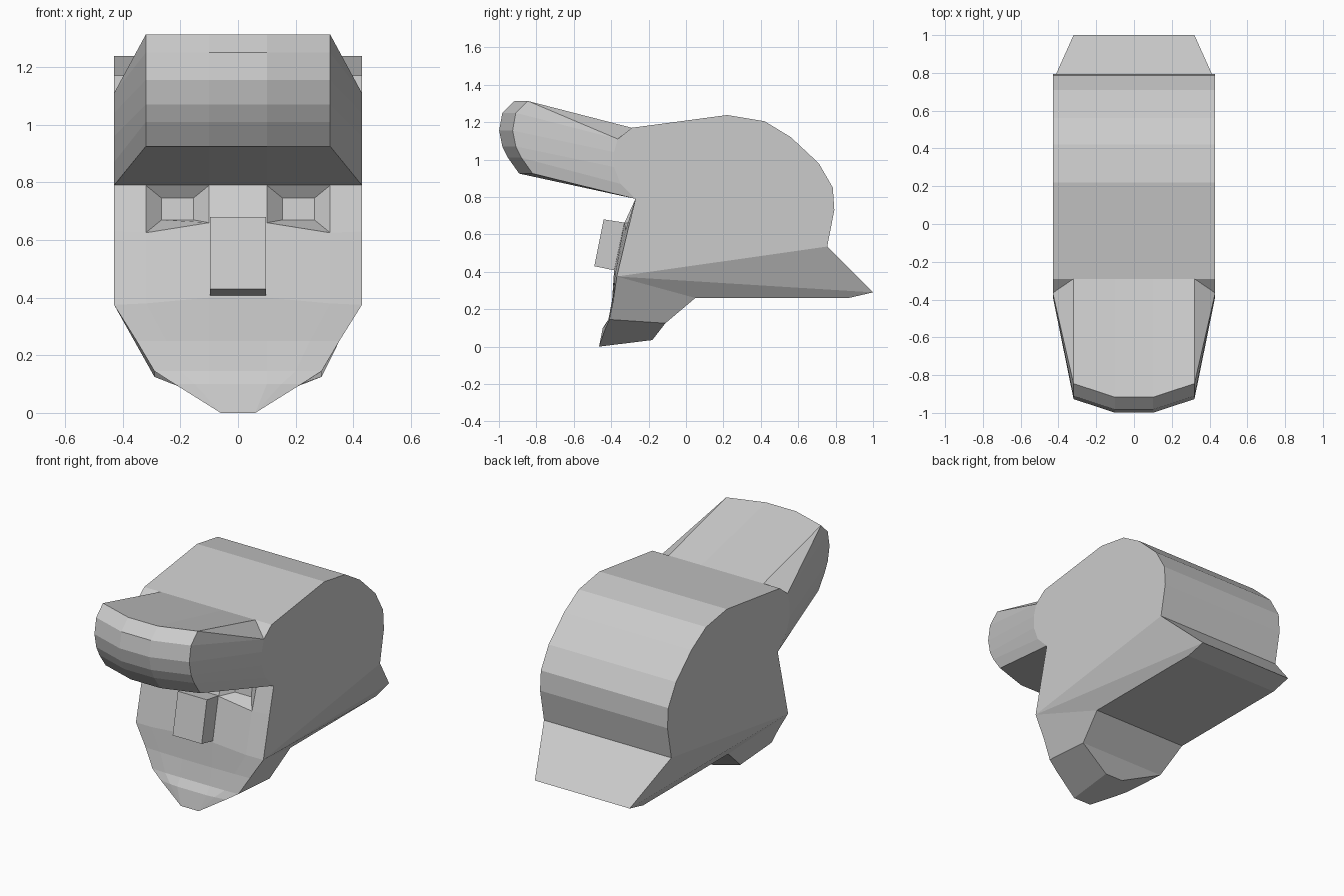
import bpy, bmesh

if "Cube" in bpy.data.objects:
    bpy.data.objects.remove(bpy.data.objects["Cube"])


def flip(p):
    return (-p[0], p[1], p[2])


def build(name, sides, bands):
    """sides: polygons mirrored in x; bands: outlines bridged across to their mirror image."""
    bm = bmesh.new()

    def poly(pts):
        bm.faces.new([bm.verts.new(p) for p in pts])

    for s in sides:
        poly(s)
        poly([flip(p) for p in reversed(s)])
    for band in bands:
        for a, b in zip(band, band[1:]):
            poly([a, b, flip(b), flip(a)])
    bmesh.ops.remove_doubles(bm, verts=bm.verts, dist=0.0005)
    bmesh.ops.recalc_face_normals(bm, faces=bm.faces)
    me = bpy.data.meshes.new(name)
    bm.to_mesh(me)
    bm.free()
    ob = bpy.data.objects.new(name, me)
    bpy.context.collection.objects.link(ob)
    return ob


def at(x, yz):
    return [(x, y, z) for y, z in yz]


def quads(a, b):
    return [[a[i], a[i + 1], b[i + 1], b[i]] for i in range(len(a) - 1)]


# Shared outline points
W = 0.43
cheek = (W, -0.37, 0.375)
temple = (W, -0.309, 0.63)
jaw_back = (0.32, 0.05, 0.26)

# Hair: crown, swept-back tail and front quiff
crown = at(W, [(-0.29, 1.17), (0.22, 1.238), (0.42, 1.205), (0.56, 1.12),
               (0.71, 0.98), (0.785, 0.85), (0.793, 0.73), (0.755, 0.535)])
root = at(W, [(-0.365, 1.11), (-0.385, 1.04), (-0.385, 0.96), (-0.35, 0.87), (-0.27, 0.79)])
tail = [crown[-1], (0.32, 1.0, 0.29), (0.32, 0.87, 0.26), jaw_back]
arc = [(-0.845, 1.313), (-0.91, 1.25), (-0.927, 1.155), (-0.91, 1.07), (-0.88, 1.01), (-0.82, 0.925)]
outer = at(0.32, arc)
inner = at(0.1, [(y - 0.072, z) for y, z in arc])
quiff_top = (0.32, -0.29, 1.17)
sides = [crown + [cheek, temple] + root[::-1],
         [cheek, crown[-1], tail[1]], [cheek, tail[1], tail[2], jaw_back],
         [quiff_top, crown[0], root[0]], [quiff_top, root[0], outer[0]],
         [root[0], outer[1], outer[0]],
         [quiff_top, outer[0], inner[0], (0.1, -0.29, 1.17)],
         [root[-1], outer[-1], inner[-1], (0.1, -0.27, 0.79)]]
sides += quads(root, outer[1:]) + quads(outer, inner)
build("hair", sides, [crown, tail, inner, [(0.1, -0.29, 1.17), inner[0]],
                      [(0.1, -0.27, 0.79), inner[-1]]])

# Face: rows running down from brow to chin, each from the middle to the edge
rows = [[(0.1, -0.27, 0.79), (0.32, -0.27, 0.79), root[-1]],
        [(0.1, -0.33, 0.66), (0.32, -0.322, 0.625), temple],
        [(0.1, -0.385, 0.4), (0.32, -0.38, 0.38), cheek],
        [(0.1, -0.395, 0.25), (0.25, -0.392, 0.25), (0.352, -0.388, 0.25)],
        [(0.1, -0.415, 0.145), (0.2, -0.415, 0.145), (0.29, -0.41, 0.145)],
        [(0.1, -0.445, 0.1), (0.15, -0.44, 0.1), (0.22, -0.43, 0.1)]]
chin = (0.06, -0.465, 0.0)
under = (0.06, -0.18, 0.035)
corner = (0.29, -0.11, 0.125)
sides = []
for i in range(len(rows) - 1):
    sides += quads(rows[i], rows[i + 1])[0 if i else 1:]
sides += [[rows[5][0], rows[5][1], chin], [rows[5][1], rows[5][2], chin],
          [cheek, rows[3][2], rows[4][2], corner, jaw_back],
          [rows[4][2], rows[5][2], chin, under, corner]]

# Recessed eye sockets
rim = [rows[0][0], rows[0][1], rows[1][1], rows[1][0]]
eye = [(0.155, -0.24, 0.745), (0.265, -0.24, 0.745), (0.265, -0.25, 0.67), (0.155, -0.25, 0.67)]
sides += quads(rim + rim[:1], eye + eye[:1]) + [eye]
build("face", sides, [[r[0] for r in rows] + [chin, under, corner, jaw_back]])

# Nose wedge
nose = at(0.098, [(-0.31, 0.66), (-0.44, 0.68), (-0.49, 0.43), (-0.37, 0.405)])
build("nose", [nose], [nose + nose[:1]])
